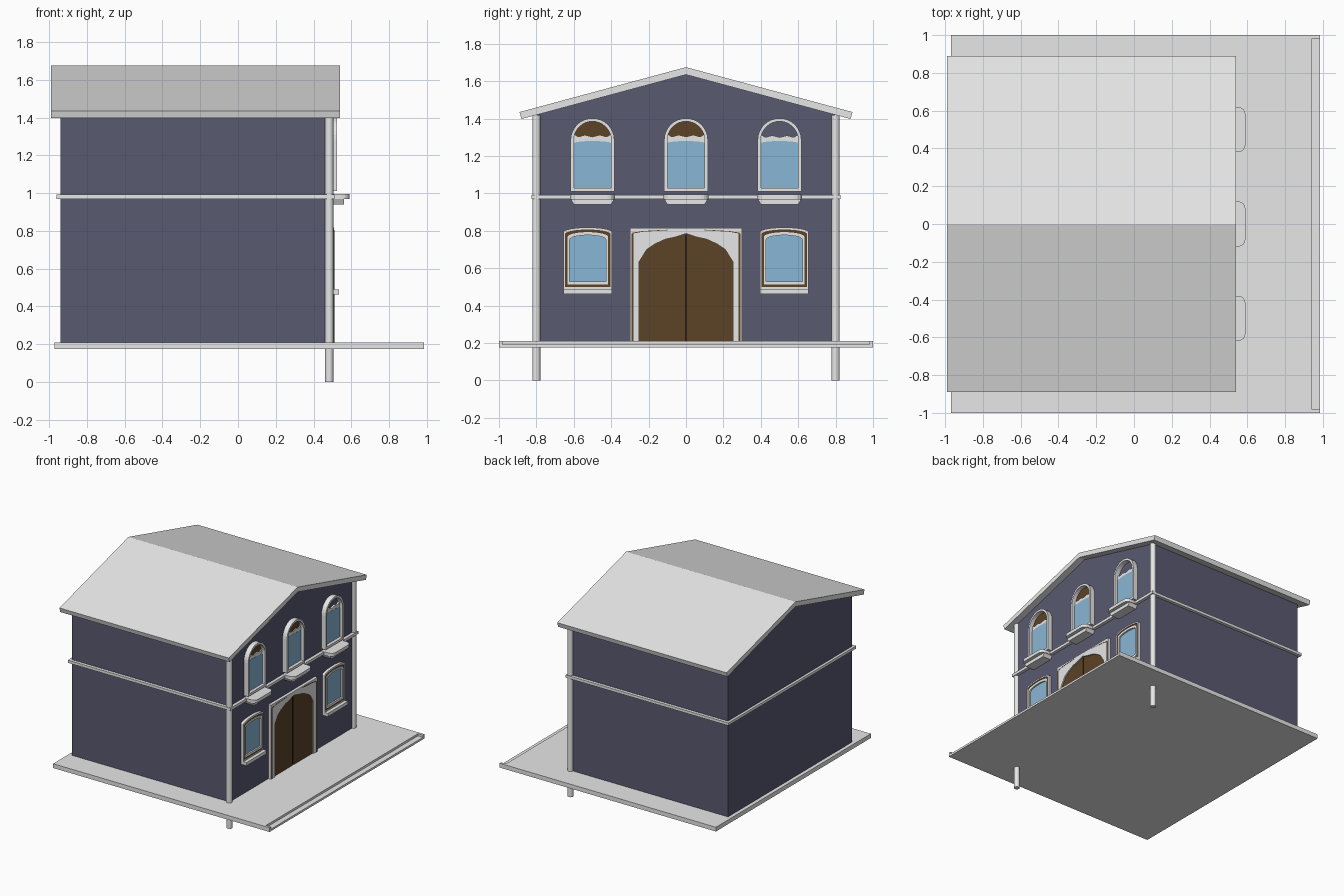
import bpy, bmesh, math

cube = bpy.data.objects.get("Cube")
if cube:
    bpy.data.objects.remove(cube, do_unlink=True)


def material(name, rgb):
    m = bpy.data.materials.new(name)
    m.use_nodes = True
    m.diffuse_color = (*rgb, 1)
    m.node_tree.nodes["Principled BSDF"].inputs["Base Color"].default_value = (*rgb, 1)
    return m


TRIM = material("pale stone", (0.8, 0.8, 0.8))
WALL = material("slate plaster", (0.1, 0.1, 0.165))
GLASS = material("blue glass", (0.25, 0.47, 0.66))
WOOD = material("brown wood", (0.106, 0.055, 0.02))
DARK = material("dark gap", (0.02, 0.012, 0.006))


def finish(name, bm, mat):
    bmesh.ops.recalc_face_normals(bm, faces=bm.faces)
    mesh = bpy.data.meshes.new(name)
    bm.to_mesh(mesh)
    bm.free()
    mesh.materials.append(mat)
    ob = bpy.data.objects.new(name, mesh)
    bpy.context.collection.objects.link(ob)
    return ob


def prism(name, pts, lo, hi, mat, axis="x"):
    """Extrude a (y, z) outline along x, or an (x, y) outline along z."""
    bm = bmesh.new()
    place = (lambda p, d: (d, *p)) if axis == "x" else (lambda p, d: (*p, d))
    a, b = ([bm.verts.new(place(p, d)) for p in pts] for d in (lo, hi))
    bm.faces.new(a)
    bm.faces.new(b)
    for i in range(len(pts)):
        j = (i + 1) % len(pts)
        bm.faces.new((a[i], a[j], b[j], b[i]))
    return finish(name, bm, mat)


def ring(name, outer, inner, lo, hi, mat):
    """Frame between two outlines with equal point counts."""
    bm = bmesh.new()
    loops = [[bm.verts.new((d, *p)) for p in pts]
             for pts, d in ((outer, lo), (outer, hi), (inner, hi), (inner, lo))]
    n = len(outer)
    for k in range(4):
        a, b = loops[k], loops[(k + 1) % 4]
        for i in range(n):
            j = (i + 1) % n
            bm.faces.new((a[i], a[j], b[j], b[i]))
    return finish(name, bm, mat)


def box(name, x0, x1, y0, y1, z0, z1, mat):
    return prism(name, [(y0, z0), (y1, z0), (y1, z1), (y0, z1)], x0, x1, mat)


def arch(cy, half, z0, spring, rise, n=16):
    """Upright outline with an elliptical top."""
    top = [(cy + half * math.cos(math.pi * i / n), spring + rise * math.sin(math.pi * i / n))
           for i in range(n + 1)]
    return [(cy - half, z0), (cy + half, z0)] + top


def mirrored(half):
    """Complete a right-hand outline that ends on the centre line."""
    return half + [(-y, z) for y, z in reversed(half[:-1])]


def shift(pts, cy):
    return [(y + cy, z) for y, z in pts]


FACE = 0.485  # facade plane

# Terrace slab with a stepped front edge
box("terrace", -0.97, 0.94, -1, 1, 0.175, 0.21, TRIM)
box("terrace_step", 0.94, 0.985, -0.98, 0.98, 0.175, 0.192, TRIM)
for side, y in (("left", 0.98), ("right", -1)):
    box(f"terrace_step_end_{side}", 0.94, 0.985, y, y + 0.02, 0.175, 0.21, TRIM)

# House body with gables
prism("walls", mirrored([(0.8, 0.21), (0.8, 1.425), (0, 1.64)]), -0.94, FACE, WALL)

# Roof
prism("roof", [(0, 1.675), (0.89, 1.435), (0.88, 1.398), (0, 1.635),
               (-0.88, 1.398), (-0.89, 1.435)], -0.99, 0.54, TRIM)

# Corner columns
for side, y in (("a", -0.8), ("b", 0.8)):
    circle = [(0.483 + 0.022 * math.cos(math.tau * i / 12),
               y + 0.022 * math.sin(math.tau * i / 12)) for i in range(12)]
    col = prism(f"corner_column_{side}", circle, 0, 1.42, TRIM, "z")
    for f in col.data.polygons:
        f.use_smooth = len(f.vertices) == 4

# String course around the house
box("string_course", -0.96, 0.51, -0.825, 0.825, 0.97, 0.992, TRIM)

# Upper arched windows with ledges
transom = mirrored([(0.1, 1.268), (0.1, 1.315), (0.075, 1.3), (0.04, 1.31), (0, 1.3)])
for k, cy in enumerate((-0.5, 0, 0.5)):
    inner = arch(cy, 0.1, 1.03, 1.285, 0.1)
    ring(f"upper_frame_{k}", arch(cy, 0.117, 1.01, 1.285, 0.117), inner, FACE - 0.01, 0.525, TRIM)
    prism(f"upper_glass_{k}", arch(cy, 0.1, 1.03, 1.268, 0.012), FACE - 0.01, 0.5, GLASS)
    prism(f"upper_transom_{k}", shift(transom, cy), FACE - 0.01, 0.498, TRIM)
    if cy < 0.5:
        prism(f"lunette_{k}", arch(cy, 0.1, 1.29, 1.29, 0.098), FACE - 0.01, 0.491, WOOD)
    corner = [(0.55 + 0.04 * math.sin(a), 0.08 + 0.04 * math.cos(a))
              for a in (math.pi / 8 * i for i in range(5))]
    half = [(0.47, 0.12)] + corner
    ledge = half + [(x, -y) for x, y in reversed(half)]
    prism(f"ledge_{k}", [(x, y + cy) for x, y in ledge], 0.968, 0.994, TRIM, "z")
    prism(f"ledge_bracket_{k}", [(cy - 0.1, 0.94), (cy + 0.1, 0.94), (cy + 0.115, 0.968),
                                 (cy - 0.115, 0.968)], 0.47, 0.562, TRIM)

# Lower windows: nested frames, glass and sill
for k, cy in (("a", -0.525), ("b", 0.525)):
    lines = [arch(cy, h, z0, s, 0.025) for h, z0, s in
             ((0.13, 0.49, 0.793), (0.122, 0.5, 0.782), (0.108, 0.514, 0.768), (0.097, 0.53, 0.752))]
    for name, i, depth, mat in (("outer_frame", 0, 0.508, TRIM), ("wood_frame", 1, 0.504, WOOD),
                                ("inner_frame", 2, 0.508, TRIM)):
        ring(f"lower_{name}_{k}", lines[i], lines[i + 1], FACE - 0.01, depth, mat)
    prism(f"lower_glass_{k}", lines[3], FACE - 0.01, 0.496, GLASS)
    box(f"lower_sill_{k}", FACE - 0.01, 0.535, cy - 0.13, cy + 0.13, 0.463, 0.49, TRIM)

# Doorway: stone surround, two leaves and wooden inlay
ogee = [(0.25, 0.21), (0.25, 0.635), (0.21, 0.7), (0.165, 0.73),
        (0.11, 0.755), (0.055, 0.767), (0, 0.785)]
outer = [(-0.3, 0.21), (-0.3, 0.815), (0.3, 0.815), (0.3, 0.21)]
prism("door_surround", outer + mirrored(ogee), FACE - 0.01, 0.508, TRIM)
for side, s in (("a", -1), ("b", 1)):
    leaf = [(s * max(y, 0.005), z) for y, z in ogee] + [(s * 0.005, 0.21)]
    prism(f"door_leaf_{side}", leaf, FACE - 0.01, 0.498, WOOD)
    y = s * 0.287
    box(f"surround_inlay_{side}", 0.505, 0.5095, y - 0.005, y + 0.005, 0.21, 0.785, WOOD)
    strip = [(s * 0.287, 0.785), (s * 0.23, 0.795), (s * 0.1, 0.803),
             (s * 0.1, 0.806), (s * 0.23, 0.799), (s * 0.287, 0.79)]
    prism(f"surround_top_inlay_{side}", strip, 0.505, 0.5095, WOOD)
box("door_gap", FACE - 0.01, 0.492, -0.006, 0.006, 0.21, 0.78, DARK)
